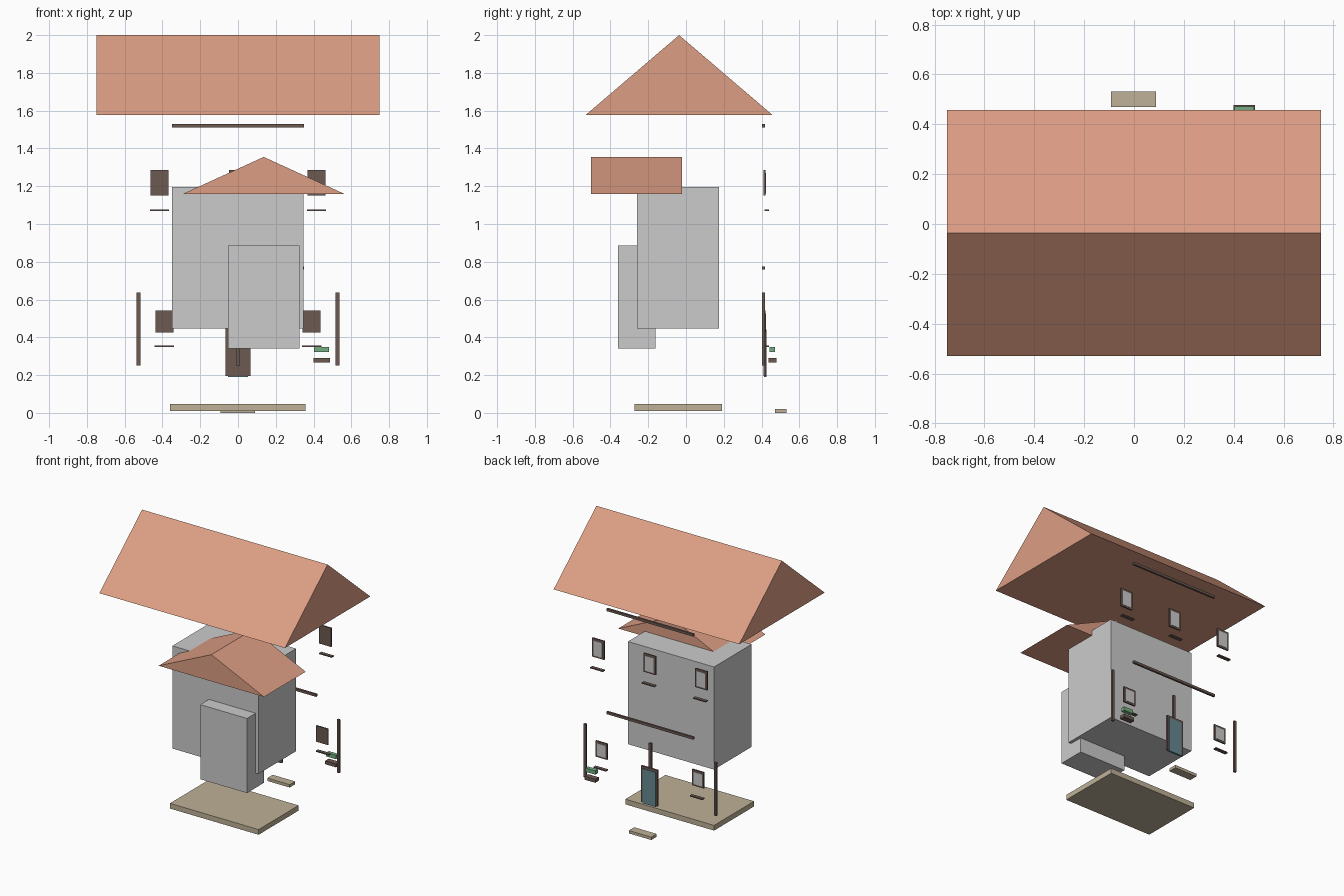
import bpy

if "Cube" in bpy.data.objects:
    bpy.data.objects.remove(bpy.data.objects["Cube"])


def material(name, rgb):
    m = bpy.data.materials.new(name)
    m.diffuse_color = (*rgb, 1)
    m.use_nodes = True
    m.node_tree.nodes["Principled BSDF"].inputs["Base Color"].default_value = m.diffuse_color
    return m


TILE = material("roof_tile", (0.72, 0.34, 0.23))
WOOD = material("dark_wood", (0.15, 0.10, 0.085))
STONE = material("stone", (0.52, 0.44, 0.31))
TEAL = material("door_teal", (0.13, 0.25, 0.28))
GREEN = material("leaf_green", (0.18, 0.42, 0.22))
PANE = material("window_pane", (0.60, 0.62, 0.62))


def mesh_object(name, verts, faces, mat):
    me = bpy.data.meshes.new(name)
    me.from_pydata(verts, [], faces)
    ob = bpy.data.objects.new(name, me)
    bpy.context.collection.objects.link(ob)
    if mat:
        me.materials.append(mat)
    return ob


def box(name, x, y, z, mat=None):
    """Box from (min, max) ranges on each axis."""
    verts = [(a, b, c) for c in z for b in y for a in x]
    faces = [(0, 2, 3, 1), (4, 5, 7, 6), (0, 1, 5, 4),
             (1, 3, 7, 5), (3, 2, 6, 7), (2, 0, 4, 6)]
    return mesh_object(name, verts, faces, mat)


def gable(name, x, y, z, ridge_along_x, mat):
    """Solid triangular prism filling the given ranges."""
    if ridge_along_x:
        m = sum(y) / 2
        ends = [[(a, y[0], z[0]), (a, y[1], z[0]), (a, m, z[1])] for a in x]
    else:
        m = sum(x) / 2
        ends = [[(x[1], b, z[0]), (x[0], b, z[0]), (m, b, z[1])] for b in y]
    faces = [(2, 1, 0), (3, 4, 5), (0, 1, 4, 3), (1, 2, 5, 4), (2, 0, 3, 5)]
    return mesh_object(name, ends[0] + ends[1], faces, mat)


def around(c, half):
    return (c - half, c + half)


# Roofs
gable("main_roof", (-0.75, 0.75), (-0.53, 0.457), (1.578, 2.0), True, TILE)
gable("wing_roof", (-0.29, 0.562), (-0.502, -0.02), (1.16, 1.355), False, TILE)

# Walls
box("main_walls", (-0.349, 0.347), (-0.26, 0.175), (0.447, 1.197))
box("wing_walls", (-0.053, 0.325), (-0.36, -0.162), (0.34, 0.885))

# Foundation and doorstep
box("foundation", (-0.36, 0.357), (-0.272, 0.19), (0.01, 0.048), STONE)
box("doorstep", (-0.092, 0.089), (0.47, 0.532), (0.0, 0.021), STONE)

# Horizontal beams and upright posts
for name, z in (("upper_beam", 1.52), ("middle_beam", 0.767)):
    box(name, (-0.35, 0.35), (0.402, 0.417), around(z, 0.009), WOOD)
for name, x in (("left_post", -0.527), ("centre_post", 0), ("right_post", 0.527)):
    box(name, around(x, 0.0095), (0.402, 0.417), (0.25, 0.638), WOOD)

# Door
box("door_frame", around(0, 0.067), (0.411, 0.424), (0.196, 0.46), WOOD)
box("door_panel", around(0, 0.053), (0.413, 0.427), (0.191, 0.442), TEAL)


# Windows with separate sills
def window(name, x, z, sill_z):
    half = 0.048
    box(name + "_frame", around(x, half), (0.411, 0.421), z, WOOD)
    box(name + "_pane", around(x, half - 0.014), (0.413, 0.423),
        (z[0] + 0.012, z[1] - 0.016), PANE)
    box(name + "_sill", around(x, half + 0.003), (0.415, 0.44),
        around(sill_z, 0.004), WOOD)


for side, x in (("left", -0.416), ("centre", 0), ("right", 0.416)):
    window("upper_window_" + side, x, (1.15, 1.287), 1.074)
for side, x in (("left", -0.39), ("right", 0.39)):
    window("lower_window_" + side, x, (0.426, 0.543), 0.353)

# Planter and plants
box("planter", (0.399, 0.486), (0.437, 0.478), (0.266, 0.291), WOOD)
box("plants", (0.403, 0.481), (0.443, 0.472), (0.322, 0.35), GREEN)
